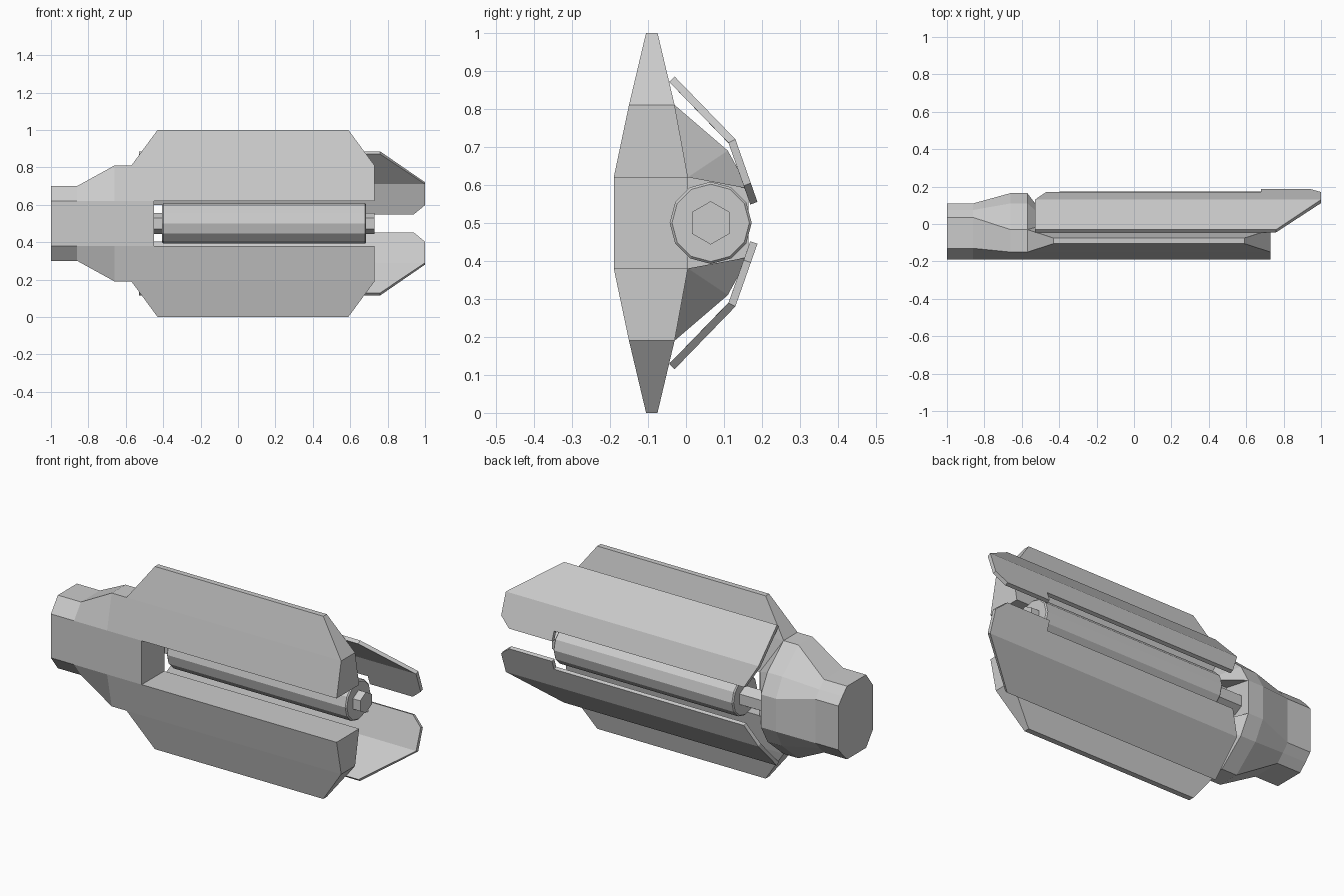
import bpy, bmesh
from math import pi
from mathutils import Matrix

if "Cube" in bpy.data.objects:
    bpy.data.objects.remove(bpy.data.objects["Cube"])

# All parts have their origin at mid height (z = 0.5) so they can mirror up/down
MID = 0.5


def finish(name, bm, mirror=False, thickness=0):
    me = bpy.data.meshes.new(name)
    bm.to_mesh(me)
    bm.free()
    ob = bpy.data.objects.new(name, me)
    ob.location.z = MID
    bpy.context.collection.objects.link(ob)
    if thickness:
        m = ob.modifiers.new("thickness", 'SOLIDIFY')
        m.thickness = thickness
        m.offset = -1
        m.use_even_offset = True
    if mirror:
        m = ob.modifiers.new("mirror", 'MIRROR')
        m.use_axis = (False, False, True)
    return ob


def hull(name, pts, mirror=False):
    bm = bmesh.new()
    for x, y, z in pts:
        bm.verts.new((x, y, z - MID))
    r = bmesh.ops.convex_hull(bm, input=bm.verts)
    junk = [g for g in r["geom_interior"] if isinstance(g, bmesh.types.BMVert)]
    bmesh.ops.delete(bm, geom=junk, context='VERTS')
    bmesh.ops.dissolve_limit(bm, angle_limit=0.02, verts=bm.verts, edges=bm.edges)
    bmesh.ops.recalc_face_normals(bm, faces=bm.faces)
    return finish(name, bm, mirror)


# Wedge-shaped side blocks, above and below the slot
hull("side_block", [
    (-0.57, -0.19, 0.62), (0.73, -0.19, 0.62), (-0.57, 0.005, 0.62), (0.73, 0.005, 0.62),
    (-0.57, -0.15, 0.81), (0.73, -0.15, 0.81), (-0.57, -0.03, 0.81), (0.73, -0.03, 0.81),
    (-0.43, -0.105, 1), (0.59, -0.105, 1), (-0.43, -0.075, 1), (0.59, -0.075, 1)], True)

# Core at the closed end of the slot
hull("slot_end", [(x, y, z) for x in (-0.57, -0.45) for y in (-0.19, 0.005)
                  for z in (0.38, 0.62)])

# Sloping gussets between the head and the blocks
hull("gusset", [(-0.57, -0.03, 0.81), (-0.57, 0.11, 0.69), (-0.57, 0.165, 0.59),
                (-0.57, 0.005, 0.62), (-0.45, 0.005, 0.62)], True)

# Head: lofted rings, upper half of each section given as (y, z)
small = [(-0.19, 0.62), (-0.13, 0.70), (0.035, 0.70), (0.075, 0.66), (0.11, 0.62)]
large = [(-0.19, 0.62), (-0.15, 0.81), (-0.03, 0.81), (0.11, 0.69), (0.165, 0.59)]
bm = bmesh.new()
rings = []
for x, half in ((-1, small), (-0.86, small), (-0.66, large), (-0.57, large)):
    loop = half + [(y, 1 - z) for y, z in reversed(half)]
    rings.append([bm.verts.new((x, y, z - MID)) for y, z in loop])
for a, b in zip(rings, rings[1:]):
    for i in range(len(a)):
        j = (i + 1) % len(a)
        bm.faces.new((a[i], a[j], b[j], b[i]))
bm.faces.new(rings[0])
bm.faces.new(rings[-1])
bmesh.ops.recalc_face_normals(bm, faces=bm.faces)
finish("head", bm)

# Bent rear fins with a stepped inner edge
top, bend, low = (-0.03, 0.885), (0.13, 0.72), (0.188, 0.555)


def on_fin(x, t):
    # t: -1 at the outer edge, 0 at the bend, 1 at the inner edge
    end = top if t < 0 else low
    k = abs(t)
    return (x, bend[0] + (end[0] - bend[0]) * k, bend[1] + (end[1] - bend[1]) * k - MID)


bm = bmesh.new()
left, right = bm.verts.new(on_fin(-0.53, 0)), bm.verts.new(on_fin(1, 0))
bm.faces.new([bm.verts.new(on_fin(-0.53, -1)), bm.verts.new(on_fin(0.76, -1)), right, left])
bm.faces.new([left, right] + [bm.verts.new(on_fin(x, t)) for x, t in (
    (1, 0.7), (0.94, 1), (0.68, 1), (0.68, 0.7), (-0.47, 0.7))])
finish("rear_fin", bm, True, 0.02)


# Drum and hexagonal axle lying along x
def rod(name, sides, radius, x0, x1, bevel=0):
    bm = bmesh.new()
    bmesh.ops.create_cone(bm, cap_ends=True, segments=sides, radius1=radius,
                          radius2=radius, depth=x1 - x0)
    if bevel:
        rims = [e for e in bm.edges if any(len(f.verts) > 4 for f in e.link_faces)]
        bmesh.ops.bevel(bm, geom=rims, offset=bevel, segments=1, affect='EDGES')
    m = Matrix.Translation(((x0 + x1) / 2, 0.065, 0)) @ Matrix.Rotation(pi / 2, 4, 'Y')
    if sides == 6:
        m = m @ Matrix.Rotation(pi / 2, 4, 'Z')
    # turn hexagon so a corner points up
    bmesh.ops.transform(bm, matrix=m, verts=bm.verts)
    ys = max(bm.verts, key=lambda v: v.co.z)
    if sides == 6 and abs(ys.co.z - radius) > 0.001:
        bmesh.ops.rotate(bm, cent=(0, 0.065, 0), matrix=Matrix.Rotation(pi / 6, 3, 'X'),
                         verts=bm.verts)
    finish(name, bm)


rod("drum", 12, 0.108, -0.405, 0.685, 0.006)
rod("axle", 6, 0.057, -0.58, 0.73)
